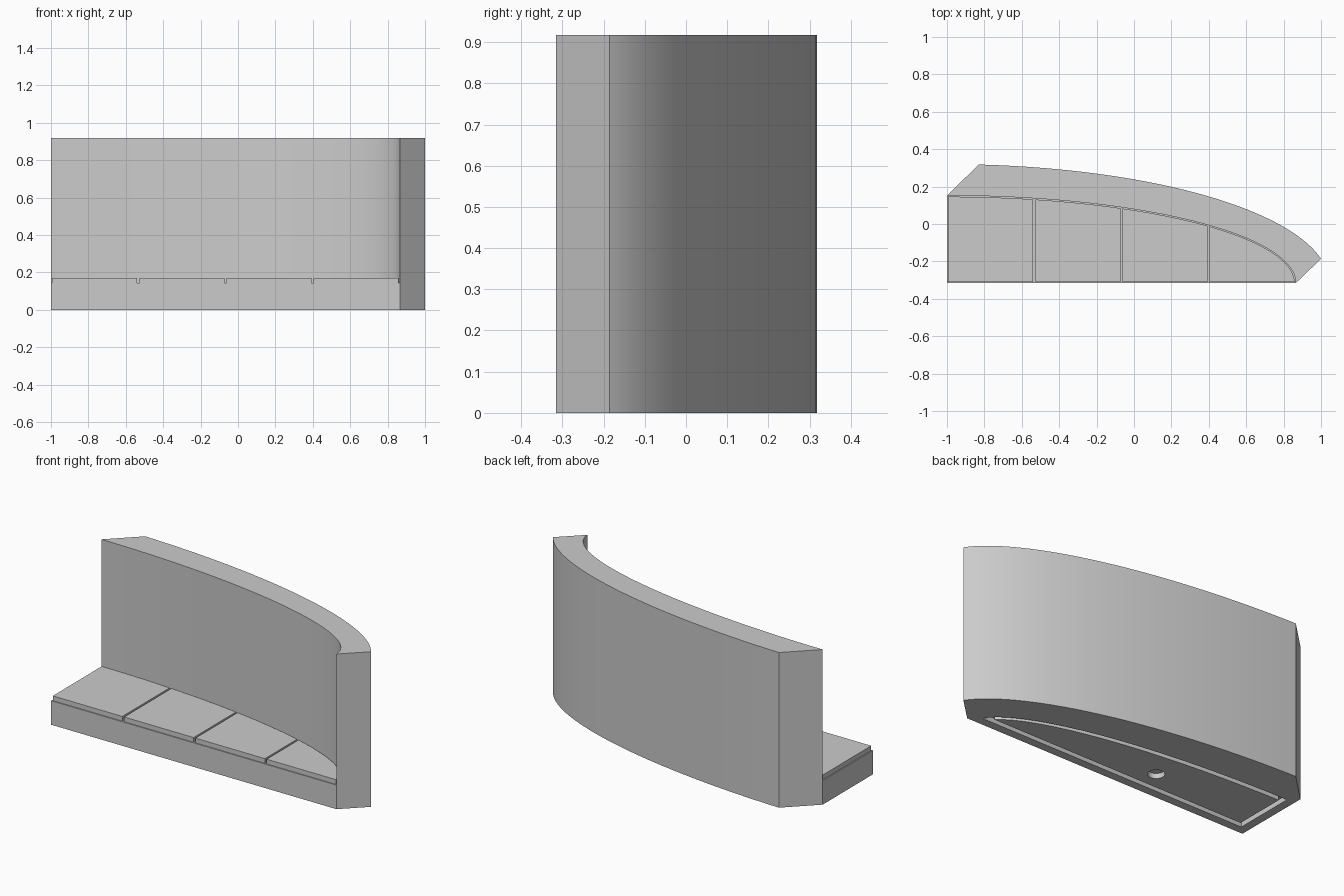
import bpy, bmesh, math

if "Cube" in bpy.data.objects:
    bpy.data.objects.remove(bpy.data.objects["Cube"])

HEIGHT, SEAT_Z, BASE_Z = 0.917, 0.17, 0.142
LEFT, FRONT = -1.0, -0.316          # centre of the elliptical plan
INNER, OUTER = (1.865, 0.468), (2.043, 0.636)

grey = bpy.data.materials.new("light grey")
grey.use_nodes = True
grey.diffuse_color = (0.6, 0.6, 0.6, 1)
grey.node_tree.nodes["Principled BSDF"].inputs["Base Color"].default_value = (0.6, 0.6, 0.6, 1)


def arc(axes, x0, x1, n=48):
    """Points on the plan ellipse between two x positions."""
    a, b = axes
    t0, t1 = (math.acos(min(1, max(0, (x - LEFT) / a))) for x in (x0, x1))
    ts = [t0 + (t1 - t0) * i / n for i in range(n + 1)]
    return [(LEFT + a * math.cos(t), FRONT + b * math.sin(t)) for t in ts]


def finish(name, bm):
    bmesh.ops.recalc_face_normals(bm, faces=bm.faces)
    mesh = bpy.data.meshes.new(name)
    bm.to_mesh(mesh)
    bm.free()
    mesh.materials.append(grey)
    ob = bpy.data.objects.new(name, mesh)
    bpy.context.collection.objects.link(ob)
    return ob


def prism(name, outline, z0, z1):
    bm = bmesh.new()
    face = bm.faces.new([bm.verts.new((x, y, z0)) for x, y in outline])
    top = bmesh.ops.extrude_face_region(bm, geom=[face])["geom"]
    verts = [v for v in top if isinstance(v, bmesh.types.BMVert)]
    bmesh.ops.translate(bm, verts=verts, vec=(0, 0, z1 - z0))
    if face not in bm.faces:
        bm.faces.new([v for v in bm.verts if v not in verts])
    return finish(name, bm)


def seat_outline(inset):
    """Seat plan shrunk evenly on every side."""
    a, b = INNER[0] - inset, INNER[1] - inset
    y = FRONT + inset
    end = LEFT + a * math.sqrt(1 - (inset / b) ** 2)
    return [(LEFT + inset, y)] + arc((a, b), LEFT + inset, end)


def ring(name, outer, inner, z0, z1):
    bm = bmesh.new()
    loops = [[bm.verts.new((x, y, z)) for x, y in pts]
             for pts, z in ((outer, z0), (outer, z1), (inner, z1), (inner, z0))]
    n = len(outer)
    for k in range(4):
        p, q = loops[k], loops[(k + 1) % 4]
        for i in range(n):
            j = (i + 1) % n
            bm.faces.new((p[i], p[j], q[j], q[i]))
    return finish(name, bm)


def cut(target, cutter):
    cutter.hide_render = True
    cutter.hide_viewport = True
    mod = target.modifiers.new("cut", 'BOOLEAN')
    mod.operation, mod.solver, mod.object = 'DIFFERENCE', 'EXACT', cutter


# Curved backrest with ends cut at an angle
inner = arc(INNER, LEFT, LEFT + INNER[0])
outer = arc(OUTER, -0.83, 1.0)
backrest = prism("backrest", inner + outer[::-1], 0, HEIGHT)

# Seat base with a groove and a round socket underneath
base = prism("seat_base", seat_outline(0), 0, BASE_Z)
cut(base, ring("groove_cutter", seat_outline(0.05), seat_outline(0.08), -0.02, 0.03))
socket = [(-0.26 + 0.045 * math.cos(i * math.pi / 16),
           -0.13 + 0.045 * math.sin(i * math.pi / 16)) for i in range(32)]
cut(base, prism("socket_cutter", socket, -0.02, 0.03))

# Four seat panels separated by narrow gaps
GAP = 0.006
step = INNER[0] / 4
panels = []
for i in range(4):
    x0, x1 = LEFT + i * step + GAP, LEFT + (i + 1) * step - GAP
    curve = arc((INNER[0] - GAP, INNER[1] - GAP), x0, x1, 24)
    if i == 3:
        curve = [(x, max(y, FRONT + GAP + 0.001)) for x, y in curve]
    corners = [(x0, FRONT + GAP)] + ([(x1, FRONT + GAP)] if i < 3 else [(x1 - 0.001, FRONT + GAP)])
    panels.append(prism(f"seat_panel_{i + 1}", corners + curve[::-1], BASE_Z, SEAT_Z))

# Smooth the curved walls, keep corners sharp
bpy.ops.object.select_all(action='DESELECT')
for ob in [backrest, base] + panels:
    ob.select_set(True)
bpy.context.view_layer.objects.active = backrest
bpy.ops.object.shade_smooth_by_angle(angle=math.radians(30))
